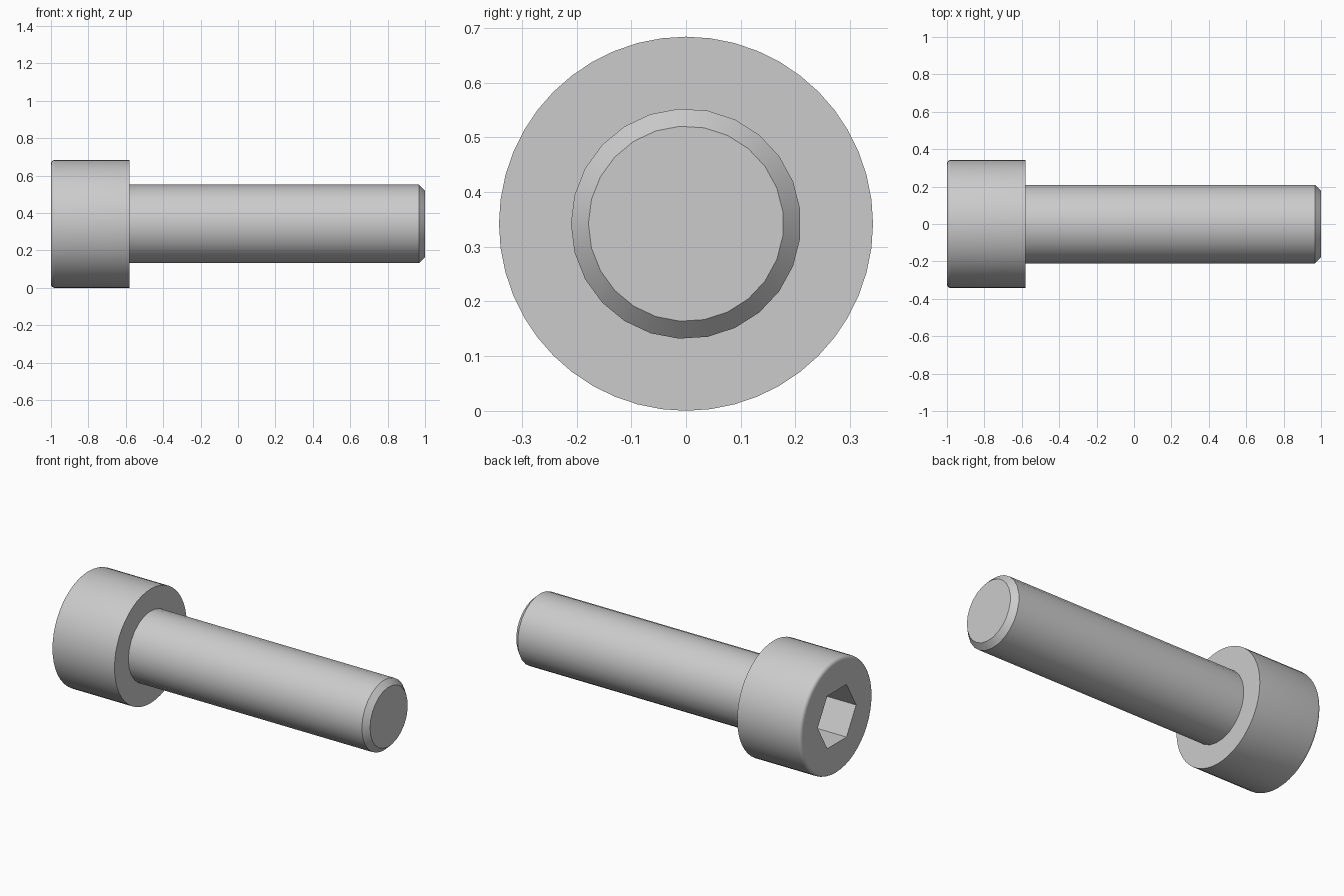
import bpy, bmesh
from math import sin, cos, pi, radians

cube = bpy.data.objects.get("Cube")
if cube:
    bpy.data.objects.remove(cube, do_unlink=True)

# Main dimensions
HEAD_R, SHANK_R, SOCKET_R = 0.342, 0.2105, 0.182
UNDERSIDE, SOCKET_DEPTH = -0.579, 0.21
FILLET, CHAMFER = 0.021, 0.032
HEAD_SIDES, SHANK_SIDES = 48, 25

steel = bpy.data.materials.new("grey steel")
steel.use_nodes = True
steel.diffuse_color = (0.6, 0.6, 0.6, 1)
steel.node_tree.nodes["Principled BSDF"].inputs["Base Color"].default_value = (0.6, 0.6, 0.6, 1)


def ring(bm, x, r, sides):
    """Closed loop of edges around the long axis, starting at -y."""
    angles = [pi - 2 * pi * i / sides for i in range(sides)]
    verts = [bm.verts.new((x, r * cos(a), HEAD_R + r * sin(a))) for a in angles]
    for i in range(sides):
        bm.edges.new((verts[i - 1], verts[i]))
    return verts


def loop_edges(verts):
    return [bm_edge(verts[i - 1], verts[i]) for i in range(len(verts))]


def bm_edge(a, b):
    return next(e for e in a.link_edges if b in e.verts)


def wall(bm, a, b, smooth=True):
    """Skin two rings that have the same number of sides."""
    for i in range(len(a)):
        bm.faces.new((a[i - 1], a[i], b[i], b[i - 1])).smooth = smooth


def annulus(bm, outer, inner):
    """Flat face with a hole between two rings of any number of sides."""
    bmesh.ops.triangle_fill(bm, use_beauty=True,
                            edges=loop_edges(outer) + loop_edges(inner))


def finish(bm, name):
    bmesh.ops.recalc_face_normals(bm, faces=bm.faces[:])
    for e in bm.edges:
        e.smooth = e.calc_face_angle(0) < radians(30)
    mesh = bpy.data.meshes.new(name)
    bm.to_mesh(mesh)
    bm.free()
    mesh.materials.append(steel)
    obj = bpy.data.objects.new(name, mesh)
    bpy.context.collection.objects.link(obj)


# Head: rounded front rim, straight side, hexagonal socket, flat underside
bm = bmesh.new()
steps = 5
angles = [pi / 2 * i / steps for i in range(steps + 1)]
rings = [ring(bm, -1 + FILLET * (1 - sin(a)), HEAD_R - FILLET * (1 - cos(a)), HEAD_SIDES)
         for a in reversed(angles)]
rings.append(ring(bm, UNDERSIDE, HEAD_R, HEAD_SIDES))
for a, b in zip(rings, rings[1:]):
    wall(bm, a, b)
socket_rim = ring(bm, -1, SOCKET_R, 6)
socket_floor = ring(bm, -1 + SOCKET_DEPTH, SOCKET_R, 6)
wall(bm, socket_rim, socket_floor, smooth=False)
bm.faces.new(socket_floor)
annulus(bm, rings[0], socket_rim)
annulus(bm, rings[-1], ring(bm, UNDERSIDE, SHANK_R, SHANK_SIDES))
finish(bm, "bolt_head")

# Shank: plain cylinder with a chamfered tip
bm = bmesh.new()
rings = [ring(bm, x, r, SHANK_SIDES) for x, r in
         ((UNDERSIDE, SHANK_R), (1 - CHAMFER, SHANK_R), (1, SHANK_R - CHAMFER))]
for a, b in zip(rings, rings[1:]):
    wall(bm, a, b)
bm.faces.new(rings[-1])
finish(bm, "bolt_shank")
